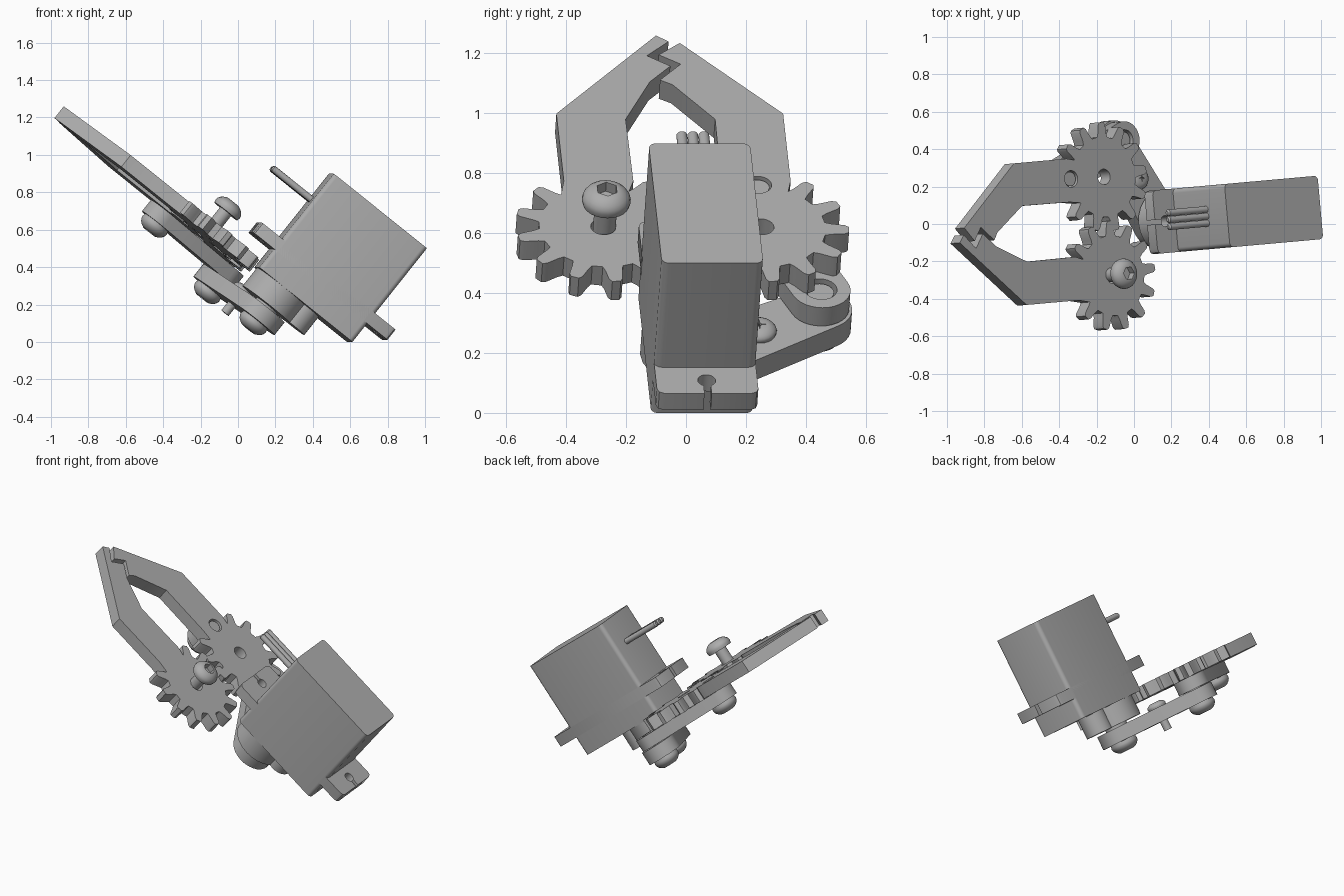
import bpy, bmesh
from math import sin, cos, pi, acos, atan2, hypot, radians
from mathutils import Matrix

cube = bpy.data.objects.get("Cube")
if cube:
    bpy.data.objects.remove(cube)

# Working frame: x runs from claw to servo, z is the normal of the claw plane
TILT = Matrix.Rotation(radians(5.1), 4, 'Z') @ Matrix.Rotation(radians(38.6), 4, 'Y')

grey = bpy.data.materials.new("plain grey")
grey.use_nodes = True
COLOUR = (0.42, 0.42, 0.42, 1)
grey.diffuse_color = COLOUR
grey.node_tree.nodes["Principled BSDF"].inputs["Base Color"].default_value = COLOUR


def finish(name, bm, matrix=Matrix()):
    bmesh.ops.remove_doubles(bm, verts=bm.verts, dist=0.0001)
    bmesh.ops.recalc_face_normals(bm, faces=bm.faces)
    bm.transform(matrix)
    mesh = bpy.data.meshes.new(name)
    bm.to_mesh(mesh)
    bm.free()
    mesh.materials.append(grey)
    for p in mesh.polygons:
        p.use_smooth = True
    mesh.set_sharp_from_angle(angle=radians(35))
    obj = bpy.data.objects.new(name, mesh)
    bpy.context.scene.collection.objects.link(obj)
    obj.matrix_world = TILT


def plate(name, loops, low, high):
    """Extrude an outline (first loop) with holes (other loops)."""
    curve = bpy.data.curves.new(name + " outline", 'CURVE')
    curve.dimensions = '2D'
    curve.fill_mode = 'BOTH'
    curve.extrude = (high - low) / 2
    for loop in loops:
        s = curve.splines.new('POLY')
        s.points.add(len(loop) - 1)
        for p, (x, y) in zip(s.points, loop):
            p.co = (x, y, 0, 1)
        s.use_cyclic_u = True
    helper = bpy.data.objects.new(name + " helper", curve)
    mesh = bpy.data.meshes.new_from_object(helper)
    bm = bmesh.new()
    bm.from_mesh(mesh)
    bpy.data.objects.remove(helper)
    bpy.data.curves.remove(curve)
    bpy.data.meshes.remove(mesh)
    finish(name, bm, Matrix.Translation((0, 0, (low + high) / 2)))


def arc(x, y, r, start, end, steps=16):
    return [(x + r * cos(start + (end - start) * i / steps),
             y + r * sin(start + (end - start) * i / steps)) for i in range(steps + 1)]


def circle(x, y, r):
    return arc(x, y, r, 0, 2 * pi, 24)[:-1]


def round_box(x0, x1, y0, y1, r):
    corners = [(x1 - r, y1 - r), (x0 + r, y1 - r), (x0 + r, y0 + r), (x1 - r, y0 + r)]
    return [p for i, (x, y) in enumerate(corners)
            for p in arc(x, y, r, i * pi / 2, (i + 1) * pi / 2, 5)]


def capsule(p, q, rp, rq):
    dx, dy = q[0] - p[0], q[1] - p[1]
    f, b = atan2(dy, dx), acos((rp - rq) / hypot(dx, dy))
    return arc(*q, rq, f - b, f + b) + arc(*p, rp, f + b, f + 2 * pi - b)


def hexagon(i):
    return cos(pi / 6) / cos(i * pi / 12 % (pi / 3) - pi / 6)


def cross(i):
    return 1 if i % 6 == 0 else 0.3


def lathe(name, profile, x=0, y=0, matrix=None, socket=None):
    """Turn (radius, height) points; the last two rings may form a socket."""
    bm = bmesh.new()
    rings = []
    for k, (r, z) in enumerate(profile):
        shape = socket if socket and k >= len(profile) - 2 else (lambda i: 1)
        rings.append([bm.verts.new((r * shape(i) * cos(i * pi / 12),
                                    r * shape(i) * sin(i * pi / 12), z)) for i in range(24)])
    for a, b in zip(rings, rings[1:]):
        for i in range(24):
            j = (i + 1) % 24
            bm.faces.new((a[i], a[j], b[j], b[i]))
    bm.faces.new(rings[0])
    bm.faces.new(rings[-1])
    finish(name, bm, matrix or Matrix.Translation((x, y, 0)))


def screw(name, x, y, end, base, r, h, socket, stem=0.038):
    """Domed screw: stem from end to base, head of signed height h beyond it."""
    dome = [(r * cos(t * pi / 12), base + h * (0.25 + 0.75 * sin(t * pi / 12))) for t in range(5)]
    floor = base + h * 0.35
    top = dome[-1][1]
    lathe(name, [(stem, end), (stem, base), (r * 0.95, base)] + dome
          + [(r * 0.45, top), (r * 0.45, floor)], x, y, socket=socket)


# Claw fingers with their gears
GEAR_X, GEAR_Y, TEETH = -0.495, 0.265, 13
STEP = 2 * pi / TEETH
PIN = (-0.72, 0.27)


def claw(name, side, phase, jaw, holes):
    pts = []
    for k in range(TEETH + 1):
        mid = radians(phase) + k * STEP
        if not radians(33) < mid < radians(327):
            continue
        for f, r in ((-0.33, 0.215), (-0.25, 0.235), (-0.17, 0.28), (-0.1, 0.293),
                     (0.1, 0.293), (0.17, 0.28), (0.25, 0.235), (0.33, 0.215)):
            t = mid + f * STEP
            pts.append((GEAR_X - r * cos(t), side * (GEAR_Y + r * sin(t))))
    finger = [(-0.74, 0.147), (-1.07, 0.15)] + jaw + [(-1.1, 0.38), (-0.74, 0.38)]
    pts += [(x, side * y) for x, y in finger]
    plate(name, [pts] + holes, 0.32, 0.4)


claw("left_claw", 1, 10,
     [(-1.255, 0.02), (-1.28, -0.02), (-1.365, 0.055), (-1.415, -0.015), (-1.478, 0.06)],
     [circle(GEAR_X, GEAR_Y, 0.042), circle(*PIN, 0.045)])
claw("right_claw", -1, 18.6,
     [(-1.27, 0.055), (-1.355, -0.02), (-1.41, 0.055), (-1.486, -0.023), (-1.518, 0.017)],
     [circle(GEAR_X, -GEAR_Y, 0.042)])
screw("gear_screw", GEAR_X - 0.01, -GEAR_Y + 0.005, 0.32, 0.49, 0.082, 0.07, hexagon)

# Two-bar linkage between servo and left claw
ELBOW = (-0.264, 0.452)
plate("upper_link", [capsule(PIN, ELBOW, 0.1, 0.1), circle(*ELBOW, 0.055)], 0.24, 0.318)
plate("lower_link", [capsule((0, 0), ELBOW, 0.13, 0.11)], 0.15, 0.236)
screw("claw_pin", *PIN, 0.39, 0.24, 0.082, -0.07, hexagon)
screw("elbow_pin", *ELBOW, 0.305, 0.15, 0.082, -0.07, hexagon, 0.045)
screw("horn_screw", -0.134, 0.24, 0.09, 0.236, 0.06, 0.04, cross, 0.025)
screw("shaft_screw", 0, 0, 0.25, 0.15, 0.085, -0.07, cross)

# Servo: case, mounting tabs with keyhole slots, gear housing, shaft, wires
MID = 0.15
plate("servo_case", [round_box(-0.17, 0.47, -0.17, 0.17, 0.025)], 0.374, 1.015)
tab = ([(0.435, -0.17), (0.452, -0.163), (0.46, -0.145), (0.46, -0.012)]
       + arc(0.39, 0, 0.03, -0.41, 0.41 - 2 * pi, 18)
       + [(0.46, 0.012), (0.46, 0.145), (0.452, 0.163), (0.435, 0.17)])
plate("servo_tabs", [[(MID + s * x, s * y) for s in (1, -1) for x, y in tab]], 0.5, 0.57)
plate("gear_housing", [circle(0, 0, 0.168)], 0.25, 0.38)
plate("small_gear_housing", [circle(0.17, 0, 0.085)], 0.25, 0.38)
plate("servo_shaft", [circle(0, 0, 0.07)], 0.2, 0.26)
for i in (-1, 0, 1):
    lathe("servo_wire", [(0.01, -0.44), (0.018, -0.432), (0.018, -0.16)],
          matrix=Matrix.Translation((0, 0.006 + i * 0.037, 0.84)) @ Matrix.Rotation(pi / 2, 4, 'Y'))
